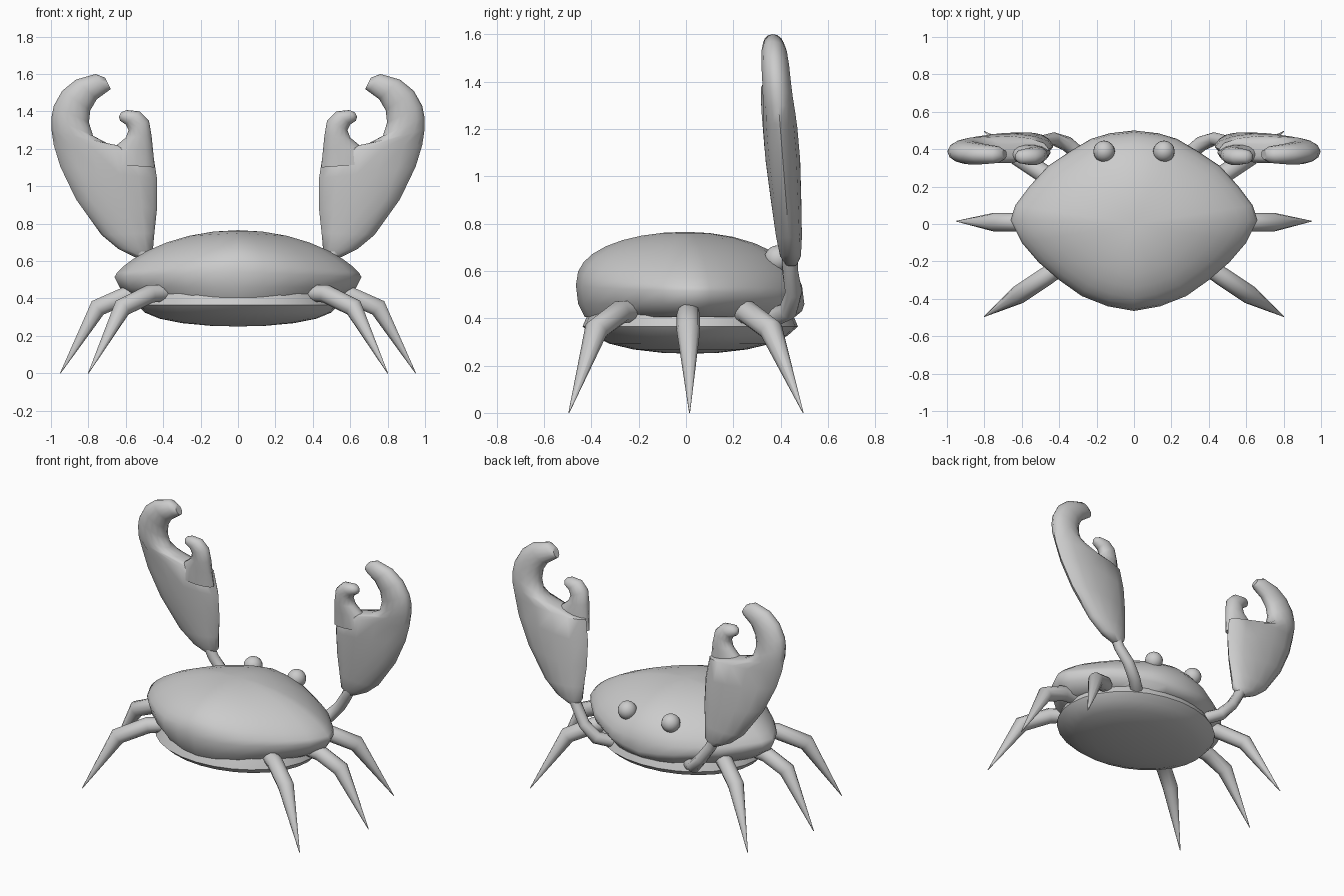
import bpy, bmesh, math
from mathutils import Vector

if "Cube" in bpy.data.objects:
    bpy.data.objects.remove(bpy.data.objects["Cube"])


def loft(name, rings, angle=50):
    """Skin a list of equal-length point rings, capping both ends."""
    bm = bmesh.new()
    rows = [[bm.verts.new(p) for p in r] for r in rings]
    n = len(rows[0])
    for a, b in zip(rows, rows[1:]):
        for i in range(n):
            j = (i + 1) % n
            bm.faces.new((a[i], a[j], b[j], b[i]))
    bm.faces.new(rows[0])
    bm.faces.new(rows[-1])
    bmesh.ops.remove_doubles(bm, verts=bm.verts, dist=0.0005)
    bmesh.ops.recalc_face_normals(bm, faces=bm.faces)
    me = bpy.data.meshes.new(name)
    bm.to_mesh(me)
    bm.free()
    ob = bpy.data.objects.new(name, me)
    bpy.context.collection.objects.link(ob)
    bpy.ops.object.select_all(action='DESELECT')
    bpy.context.view_layer.objects.active = ob
    ob.select_set(True)
    bpy.ops.object.shade_smooth_by_angle(angle=math.radians(angle))
    return ob


def tube(name, path, radii, n=10):
    """Round limb with a radius at each path point."""
    pts = [Vector(p) for p in path]
    rings = []
    for i, (p, r) in enumerate(zip(pts, radii)):
        ds = []
        if i > 0:
            ds.append((p - pts[i - 1]).normalized())
        if i < len(pts) - 1:
            ds.append((pts[i + 1] - p).normalized())
        t = sum(ds, Vector()).normalized()
        ref = Vector((-t.y, t.x, 0)) if abs(t.z) < 0.99 else Vector((0, 1, 0))
        u = ref.normalized()
        v = t.cross(u)
        rings.append([p + r * (u * math.cos(a) + v * math.sin(a))
                      for a in (2 * math.pi * k / n for k in range(n))])
    return loft(name, rings)


def blade(name, sections, side, dy=0.0, n=14):
    """Flattened claw part: outer x,z, inner x,z and half thickness per section."""
    rings = []
    for ox, oz, ix, iz, t in sections:
        ring = []
        for k in range(n):
            a = 2 * math.pi * k / n
            f = 0.5 + 0.5 * math.cos(a)
            x, z = ix + (ox - ix) * f, iz + (oz - iz) * f
            y = 0.445 - 0.08 * (z - 0.62) + dy + t * math.sin(a)
            ring.append((side * x, y, z))
        rings.append(ring)
    return loft(name, rings)


# shell outline, front (+y) to back
half = [(0, .5), (.13, .485), (.23, .455), (.34, .39), (.46, .31), (.56, .2),
        (.635, .1), (.66, .02), (.6, -.1), (.51, -.205), (.4, -.3),
        (.28, -.385), (.14, -.44), (0, -.465)]
outline = half + [(-x, y) for x, y in half[-2:0:-1]]


def edge_z(x, y):
    w = abs(x) / 0.66
    return .515 * w + (.46 if y > 0 else .54) * (1 - w)


# domed upper shell with its rolled rim
rings = []
for s in (0, .2, .4, .58, .73, .85, .93, .98, 1):
    ring = []
    for x, y in outline:
        w = abs(x) / 0.66
        e = .42 + .33 * w
        z0 = edge_z(x, y)
        ring.append((x * s, y * s, z0 + (.765 - z0) * (1 - s * s) ** e))
    rings.append(ring)
rings.append([(x * .96, y * .98, min(.46, edge_z(x, y) - .03)) for x, y in outline])
rings.append([(x * .86, y * .92, .405) for x, y in outline])
loft("shell", rings)

# rounded underside
rings = []
for a, b, z in ((.5, .42, .44), (.52, .44, .40), (.535, .455, .365), (.5, .41, .325),
                (.42, .34, .292), (.3, .24, .268), (.15, .12, .254), (0, 0, .25)):
    rings.append([(a * math.sin(t), .018 + b * math.cos(t), z)
                  for t in (2 * math.pi * k / 28 for k in range(28))])
loft("underside", rings)

palm = [(.55, .62, .475, .635, .025), (.64, .665, .455, .66, .045),
        (.73, .74, .447, .75, .056), (.866, .93, .433, .88, .066),
        (.95, 1.105, .433, 1.04, .075), (.985, 1.22, .455, 1.18, .074),
        (.997, 1.3, .70, 1.23, .07), (.997, 1.37, .775, 1.27, .065),
        (.985, 1.43, .797, 1.34, .062), (.94, 1.51, .79, 1.405, .06),
        (.866, 1.57, .755, 1.465, .055), (.76, 1.6, .70, 1.505, .045),
        (.71, 1.58, .68, 1.52, .025)]
thumb = [(.70, 1.12, .445, 1.1, .05), (.66, 1.21, .455, 1.2, .05),
         (.6, 1.26, .462, 1.27, .05), (.585, 1.3, .476, 1.35, .048),
         (.6, 1.33, .525, 1.4, .045), (.63, 1.35, .595, 1.407, .035),
         (.637, 1.37, .625, 1.395, .015)]

legs = {"back": [(.38, -.22, .43), (.47, -.28, .425), (.62, -.38, .35), (.80, -.495, 0)],
        "middle": [(.5, .01, .42), (.6, .01, .415), (.75, .01, .35), (.95, .015, 0)],
        "front": [(.38, .2, .43), (.47, .26, .425), (.62, .36, .35), (.80, .495, 0)]}

for side, label in ((1, "right"), (-1, "left")):
    # claws and their arms
    blade(f"{label}_claw", palm, side)
    blade(f"{label}_claw_thumb", thumb, side, -.025)
    arm = [(.28, .36, .40), (.36, .43, .43), (.43, .455, .51), (.49, .44, .6), (.52, .44, .66)]
    tube(f"{label}_arm", [(side * x, y, z) for x, y, z in arm], (.04, .04, .036, .034, .034))
    # walking legs
    for pos, path in legs.items():
        tube(f"{label}_{pos}_leg", [(side * x, y, z) for x, y, z in path],
             (.045, .05, .05, .002))
    # eyes
    bpy.ops.mesh.primitive_uv_sphere_add(segments=16, ring_count=10, radius=.058,
                                         location=(side * .16, .388, .65))
    bpy.context.object.name = f"{label}_eye"
    bpy.ops.object.shade_smooth_by_angle(angle=math.radians(50))
